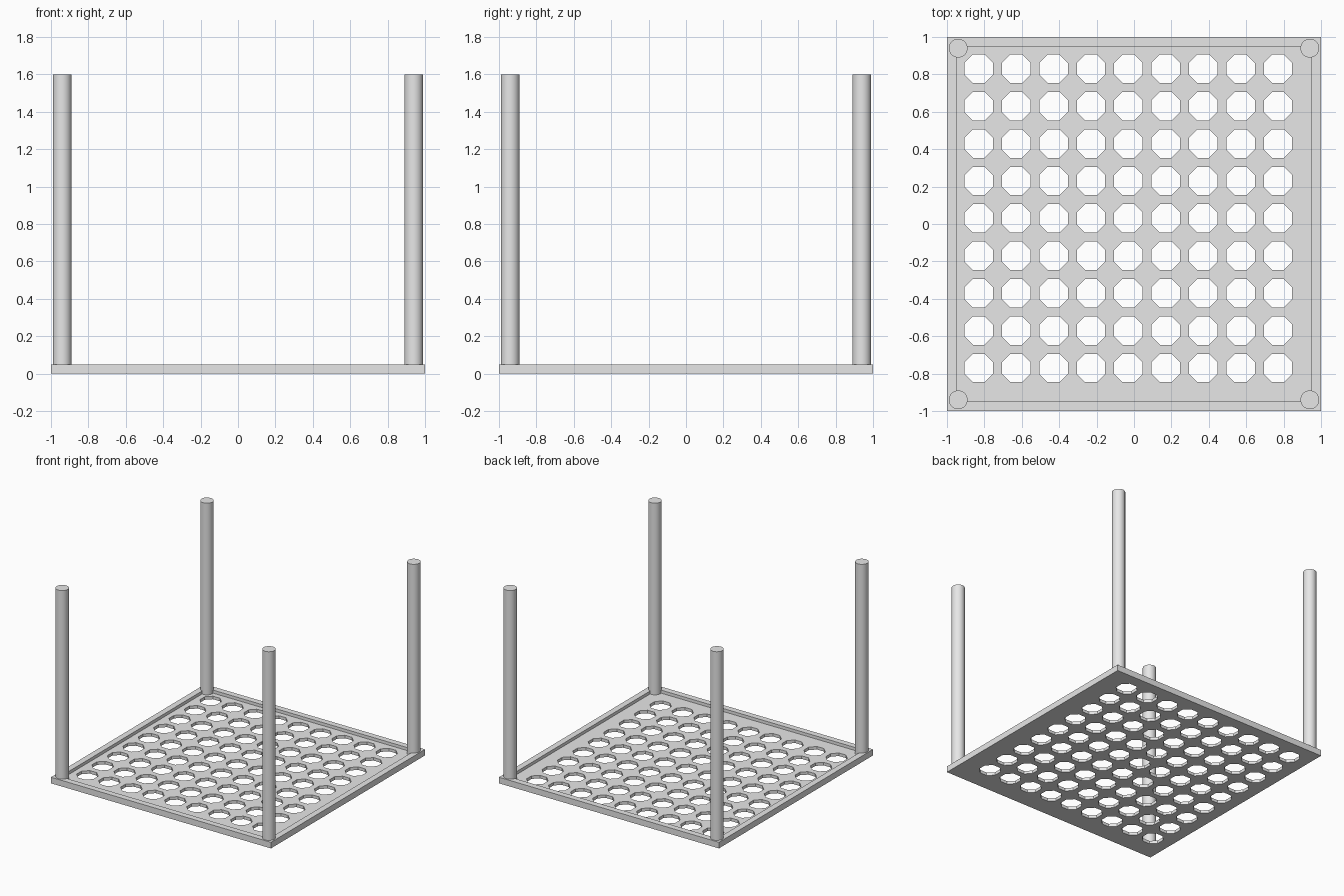
import bpy, bmesh
from math import cos, pi
from mathutils import Matrix

cube = bpy.data.objects.get("Cube")
if cube:
    bpy.data.objects.remove(cube, do_unlink=True)

grey = bpy.data.materials.new("light grey")
grey.use_nodes = True
grey.diffuse_color = (0.8, 0.8, 0.8, 1)
grey.node_tree.nodes["Principled BSDF"].inputs["Base Color"].default_value = (0.8, 0.8, 0.8, 1)

HEIGHT, RIM, FLOOR, RIM_TOP = 1.6, 0.05, 0.025, 0.05


def make_object(name, bm):
    mesh = bpy.data.meshes.new(name)
    bm.to_mesh(mesh)
    bm.free()
    mesh.materials.append(grey)
    obj = bpy.data.objects.new(name, mesh)
    bpy.context.collection.objects.link(obj)
    return obj


def add_box(bm, width, z0, z1):
    place = Matrix.Translation((0, 0, (z0 + z1) / 2)) @ Matrix.Diagonal((width, width, z1 - z0, 1))
    bmesh.ops.create_cube(bm, size=1, matrix=place)


def add_prism(bm, x, y, z0, z1, radius, sides):
    place = Matrix.Translation((x, y, (z0 + z1) / 2)) @ Matrix.Rotation(pi / sides, 4, 'Z')
    bmesh.ops.create_cone(bm, cap_ends=True, segments=sides, radius1=radius,
                          radius2=radius, depth=z1 - z0, matrix=place)


def cut(obj, cutter):
    cutter.hide_render = True
    mod = obj.modifiers.new("cut", 'BOOLEAN')
    mod.operation, mod.solver, mod.object = 'DIFFERENCE', 'EXACT', cutter
    bpy.context.view_layer.objects.active = obj
    bpy.ops.object.modifier_apply(modifier=mod.name)
    bpy.data.objects.remove(cutter, do_unlink=True)


# Square tray with a raised rim
bm = bmesh.new()
add_box(bm, 2, 0, RIM_TOP)
tray = make_object("perforated_tray", bm)
bm = bmesh.new()
add_box(bm, 2 - 2 * RIM, FLOOR, 0.2)
cut(tray, make_object("recess_cutter", bm))

# Grid of octagonal holes, slightly off centre
bm = bmesh.new()
for i in range(9):
    for j in range(9):
        add_prism(bm, -0.83 + 0.2 * i, 0.83 - 0.2 * j, -0.1, 0.1, 0.076 / cos(pi / 8), 8)
cut(tray, make_object("hole_cutter", bm))

# Round corner posts
for side, x in (("right", -0.94), ("left", 0.94)):
    for end, y in (("front", -0.94), ("back", 0.94)):
        bm = bmesh.new()
        add_prism(bm, x, y, FLOOR, HEIGHT, 0.05, 32)
        post = make_object(f"{end}_{side}_post", bm)
        bpy.ops.object.select_all(action='DESELECT')
        post.select_set(True)
        bpy.context.view_layer.objects.active = post
        bpy.ops.object.shade_smooth_by_angle()
